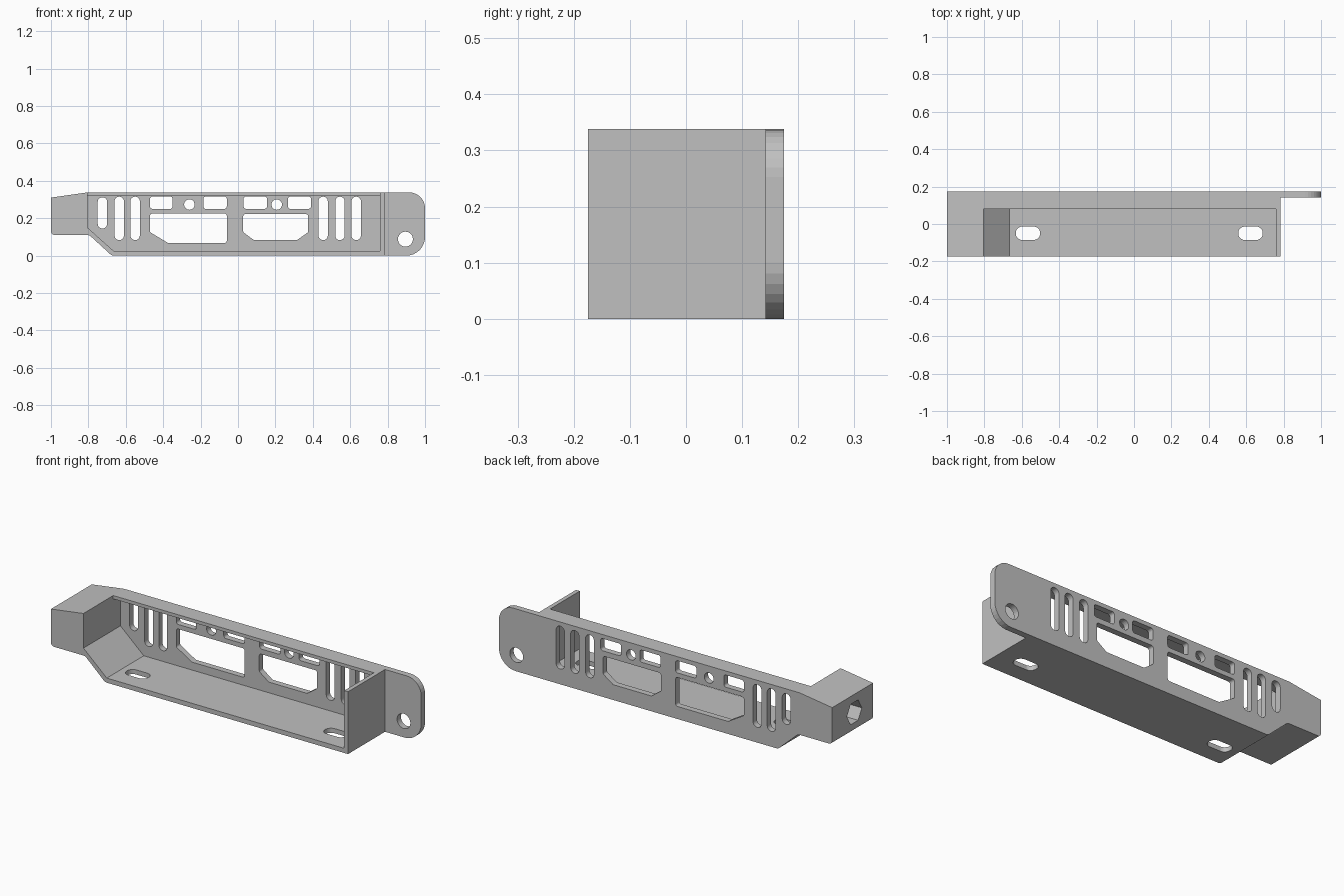
import bpy, bmesh, math
from mathutils import Vector

if "Cube" in bpy.data.objects:
    bpy.data.objects.remove(bpy.data.objects["Cube"])


def rounded(pts, radii, seg=8):
    """Polygon outline with each corner replaced by a tangent arc."""
    if not isinstance(radii, (list, tuple)):
        radii = [radii] * len(pts)
    out, n = [], len(pts)
    for i, r in enumerate(radii):
        p = Vector(pts[i])
        if r <= 0:
            out.append(p)
            continue
        a = (Vector(pts[i - 1]) - p).normalized()
        b = (Vector(pts[(i + 1) % n]) - p).normalized()
        half = a.angle(b) / 2
        center = p + (a + b).normalized() * (r / math.sin(half))
        s = p + a * (r / math.tan(half)) - center
        e = p + b * (r / math.tan(half)) - center
        turn = math.pi - 2 * half
        for k in range(seg + 1):
            t = k / seg
            out.append(center + (s * math.sin((1 - t) * turn)
                                 + e * math.sin(t * turn)) / math.sin(turn))
    return out


def rect(x0, x1, z0, z1, r=0.0):
    return rounded([(x0, z0), (x1, z0), (x1, z1), (x0, z1)], r)


def circle(cx, cz, r, n=24):
    return [(cx + r * math.cos(2 * math.pi * i / n),
             cz + r * math.sin(2 * math.pi * i / n)) for i in range(n)]


def prisms(name, items):
    """One object made of outlines extruded along an axis: (outline, axis, lo, hi)."""
    bm = bmesh.new()
    for outline, axis, lo, hi in items:
        def place(p, d):
            return {'x': (d, p[0], p[1]), 'y': (p[0], d, p[1]), 'z': (p[0], p[1], d)}[axis]
        low = [bm.verts.new(place(p, lo)) for p in outline]
        high = [bm.verts.new(place(p, hi)) for p in outline]
        bm.faces.new(low)
        bm.faces.new(high[::-1])
        for i in range(len(low)):
            j = (i + 1) % len(low)
            bm.faces.new((low[j], low[i], high[i], high[j]))
    bmesh.ops.recalc_face_normals(bm, faces=bm.faces)
    mesh = bpy.data.meshes.new(name)
    bm.to_mesh(mesh)
    bm.free()
    obj = bpy.data.objects.new(name, mesh)
    bpy.context.collection.objects.link(obj)
    return obj


def cut(body, items):
    cutter = prisms("cutter", items)
    cutter.hide_render = True
    mod = body.modifiers.new("cut", 'BOOLEAN')
    mod.operation = 'DIFFERENCE'
    mod.solver = 'EXACT'
    mod.object = cutter
    bpy.context.view_layer.objects.active = body
    bpy.ops.object.modifier_apply(modifier=mod.name)
    bpy.data.objects.remove(cutter, do_unlink=True)


FRONT, BACK, WALL, LIP = -0.175, 0.175, 0.142, 0.08

# Main body: end block, sloped underside, long tray and rounded mounting ear
outline = rounded(
    [(-1, 0.11), (-0.795, 0.11), (-0.675, 0), (1, 0), (1, 0.338), (-0.805, 0.338), (-1, 0.31)],
    [0.02, 0.03, 0.03, 0.1, 0.085, 0, 0])
bracket = prisms("mounting_bracket", [(outline, 'y', FRONT, BACK)])

# Thin the mounting ear down to a plate
cut(bracket, [(rect(0.783, 1.1, -0.1, 0.5), 'y', -0.3, WALL)])


# Tray cavity, open at front and top, then the recess beneath the top lip
def cavity(top):
    return [(-0.805, 0.15), (-0.665, 0.025), (0.76, 0.025), (0.76, top), (-0.805, top)]


cut(bracket, [(cavity(0.5), 'y', -0.3, LIP)])
cut(bracket, [(cavity(0.32), 'y', -0.25, WALL)])

# Back wall openings
holes = [rect(-0.75, -0.7, 0.145, 0.312, 0.0245)]
for x in (-0.635, -0.55, 0.455, 0.545, 0.632):
    holes.append(rect(x - 0.025, x + 0.025, 0.083, 0.315, 0.0245))
for x0, x1 in ((-0.47, -0.35), (-0.185, -0.06), (0.03, 0.155), (0.267, 0.39)):
    holes.append(rect(x0, x1, 0.25, 0.316, 0.013))
holes += [circle(-0.26, 0.273, 0.028), circle(0.207, 0.273, 0.028)]
holes.append(rounded([(-0.375, 0.068), (-0.06, 0.068), (-0.06, 0.225),
                      (-0.47, 0.225), (-0.47, 0.125)], 0.012))
holes.append(rounded([(0.085, 0.083), (0.315, 0.083), (0.375, 0.125), (0.375, 0.222),
                      (0.028, 0.222), (0.028, 0.125)], 0.012))
holes.append(circle(0.895, 0.088, 0.04, 32))  # ear screw hole
cut(bracket, [(h, 'y', 0.1, 0.25) for h in holes])

# Floor slots
cut(bracket, [(rect(x - 0.065, x + 0.065, -0.085, -0.014, 0.033), 'z', -0.1, 0.1)
              for x in (-0.567, 0.623)])

# Hexagonal nut pocket in the end block
cut(bracket, [(circle(-0.015, 0.212, 0.064, 6), 'x', -1.1, -0.88)])

grey = bpy.data.materials.new("light_grey")
grey.diffuse_color = (0.53, 0.53, 0.53, 1)
grey.use_nodes = True
grey.node_tree.nodes["Principled BSDF"].inputs["Base Color"].default_value = grey.diffuse_color
bracket.data.materials.clear()
bracket.data.materials.append(grey)
for poly in bracket.data.polygons:
    poly.material_index = 0
    poly.use_smooth = False
